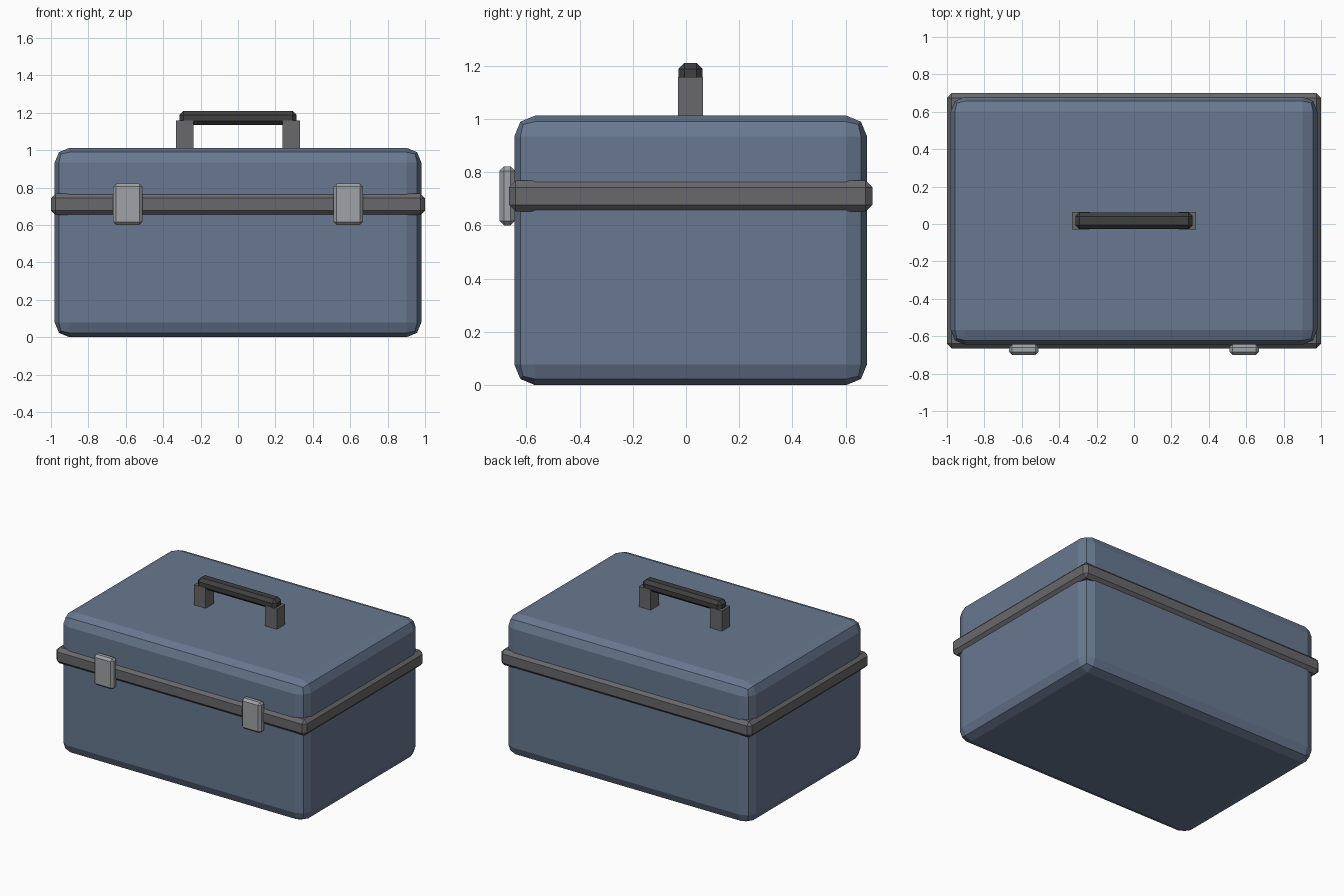
import bpy
import bmesh

if "Cube" in bpy.data.objects:
    bpy.data.objects.remove(bpy.data.objects["Cube"])


def material(name, rgb):
    m = bpy.data.materials.new(name)
    m.diffuse_color = (*rgb, 1)
    m.use_nodes = True
    m.node_tree.nodes["Principled BSDF"].inputs["Base Color"].default_value = m.diffuse_color
    return m


BLUE = material("blue_paint", (0.14, 0.19, 0.28))
STEEL = material("dark_steel", (0.14, 0.14, 0.15))
LIGHT = material("light_metal", (0.35, 0.36, 0.38))
RUBBER = material("black_rubber", (0.05, 0.05, 0.05))


def box(name, lo, hi, mat, bevel=0.0, segments=1):
    """Box between two corners with all edges optionally bevelled."""
    bm = bmesh.new()
    bmesh.ops.create_cube(bm, size=1)
    for v in bm.verts:
        v.co = [lo[i] + (v.co[i] + 0.5) * (hi[i] - lo[i]) for i in range(3)]
    if bevel:
        bmesh.ops.bevel(bm, geom=bm.edges[:], offset=bevel, segments=segments,
                        profile=0.5, affect='EDGES', clamp_overlap=True)
    bmesh.ops.recalc_face_normals(bm, faces=bm.faces[:])
    mesh = bpy.data.meshes.new(name)
    bm.to_mesh(mesh)
    bm.free()
    mesh.materials.append(mat)
    obj = bpy.data.objects.new(name, mesh)
    bpy.context.collection.objects.link(obj)
    return obj


# Rounded case
box("case_body", (-0.98, -0.645, 0), (0.98, 0.68, 1.012), BLUE, 0.078, 2)

# Rim band around the lid seam
box("rim_band", (-1.0, -0.665, 0.652), (1.0, 0.70, 0.768), STEEL, 0.025)

# Latches and handle posts, mirrored left and right
for side, s in (("left", -1), ("right", 1)):
    x = s * 0.589
    box(f"latch_{side}", (x - 0.078, -0.70, 0.60), (x + 0.078, -0.643, 0.821),
        LIGHT, 0.016)
    x = s * 0.284
    box(f"handle_post_{side}", (x - 0.047, -0.03, 0.99), (x + 0.047, 0.064, 1.158),
        STEEL)

# Handle grip
box("handle_grip", (-0.314, -0.028, 1.135), (0.314, 0.062, 1.21), RUBBER, 0.022)
